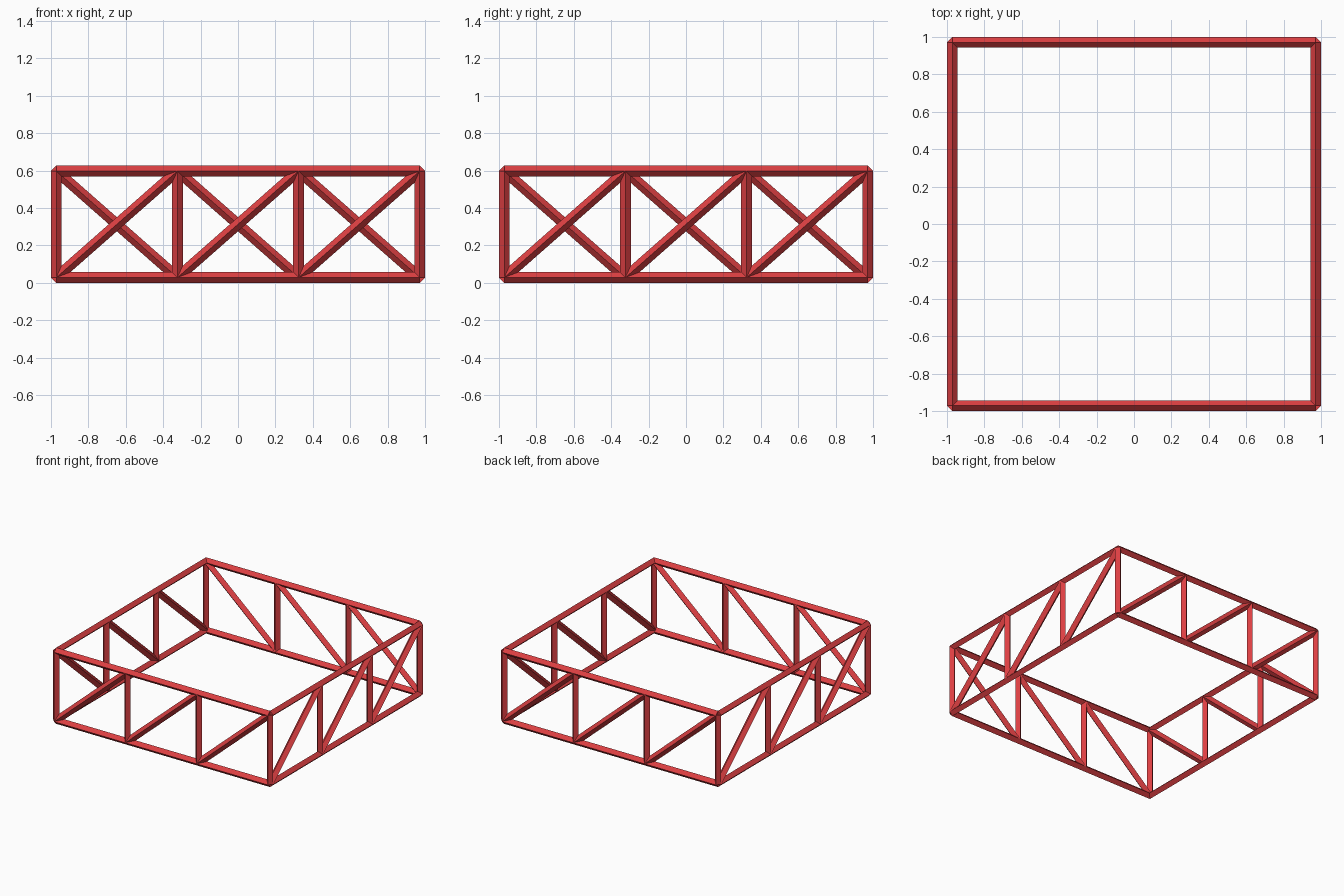
import bpy, bmesh
from math import pi
from mathutils import Vector, Matrix

if "Cube" in bpy.data.objects:
    bpy.data.objects.remove(bpy.data.objects["Cube"])

R = 0.0285            # half diagonal of the square beams
H = 1.0 - R           # beam axis distance from the centre
Z0, Z1 = R, 0.598     # axis heights of lower and upper chords
BAYS = 3

red = bpy.data.materials.new("red_paint")
red.diffuse_color = (0.72, 0.05, 0.055, 1)
red.use_nodes = True
red.node_tree.nodes["Principled BSDF"].inputs["Base Color"].default_value = red.diffuse_color


def beam(name, a, b, turn):
    """Four-sided beam from a to b on the front side, turned about z."""
    a, b = Vector(a), Vector(b)
    d = (b - a).normalized()
    n = Vector((0, -1, 0))          # one edge of the beam points outward
    m = Matrix((n, d.cross(n), d)).transposed().to_4x4()
    m.translation = (a + b) / 2
    bm = bmesh.new()
    bmesh.ops.create_cone(bm, cap_ends=True, segments=4, radius1=R, radius2=R,
                          depth=(b - a).length,
                          matrix=Matrix.Rotation(turn, 4, 'Z') @ m)
    me = bpy.data.meshes.new(name)
    bm.to_mesh(me)
    bm.free()
    me.materials.append(red)
    bpy.context.collection.objects.link(bpy.data.objects.new(name, me))


# Four identical truss sides, each a quarter turn from the last
xs = [-H + 2 * H * i / BAYS for i in range(BAYS + 1)]
for k, side in enumerate(("front", "right", "back", "left")):
    t = k * pi / 2
    # Chords
    beam(side + "_lower_chord", (-H, -H, Z0), (H, -H, Z0), t)
    beam(side + "_upper_chord", (-H, -H, Z1), (H, -H, Z1), t)
    # Posts and rising diagonals
    for i in range(BAYS):
        beam(f"{side}_post_{i}", (xs[i], -H, Z0), (xs[i], -H, Z1), t)
        beam(f"{side}_diagonal_{i}", (xs[i], -H, Z0), (xs[i + 1], -H, Z1), t)
